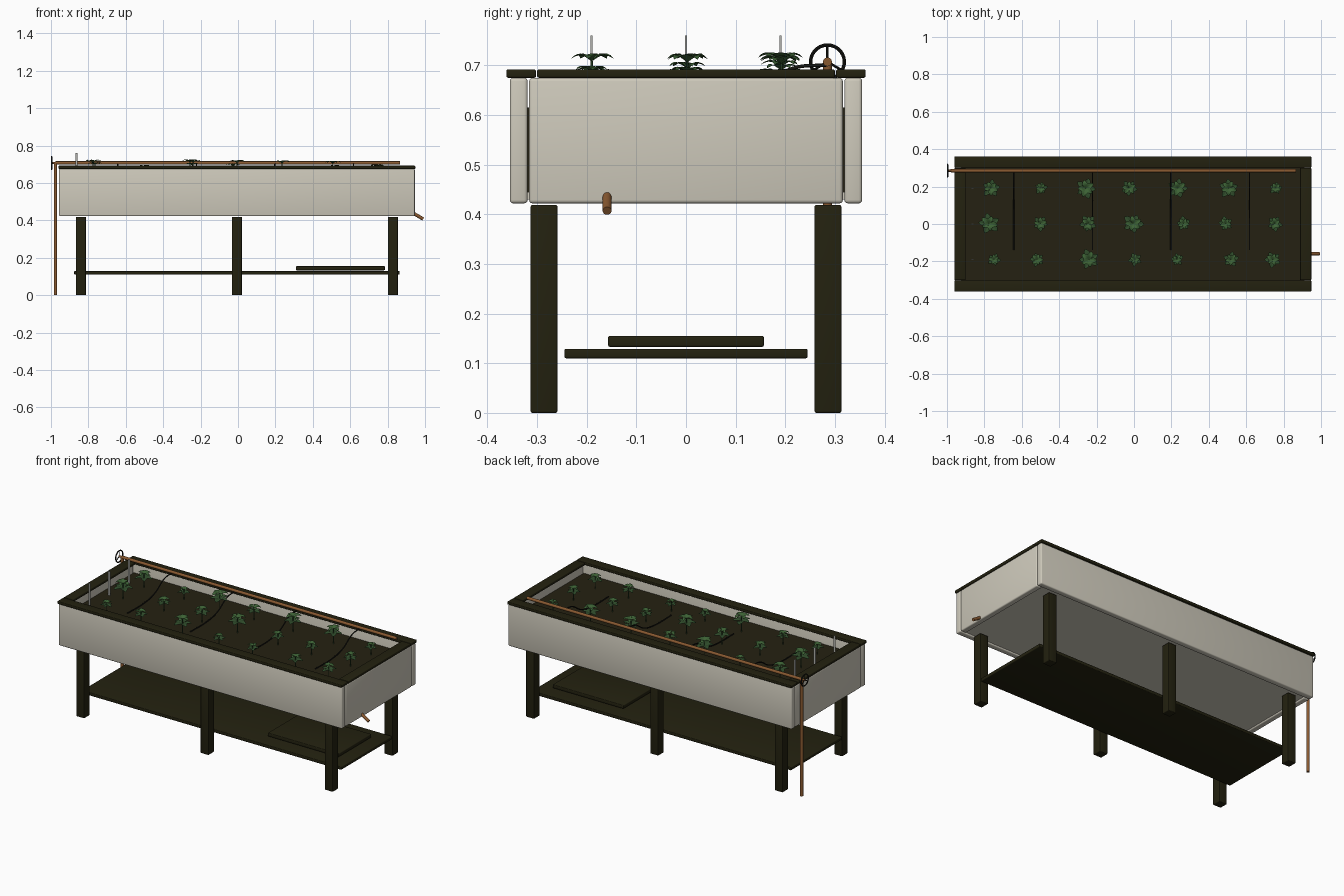
import bpy, bmesh, math, random
from mathutils import Vector, Matrix

if "Cube" in bpy.data.objects:
    bpy.data.objects.remove(bpy.data.objects["Cube"])

random.seed(4)


def mat(name, r, g, b):
    m = bpy.data.materials.new(name)
    m.diffuse_color = (r, g, b, 1)
    m.use_nodes = True
    m.node_tree.nodes["Principled BSDF"].inputs["Base Color"].default_value = m.diffuse_color
    return m


WALL = mat("pale panel", 0.62, 0.59, 0.50)
WOOD = mat("dark wood", 0.017, 0.0155, 0.005)
SOIL = mat("dark soil", 0.018, 0.015, 0.006)
COPPER = mat("copper", 0.25, 0.10, 0.03)
BLACK = mat("black", 0.008, 0.008, 0.006)
LEAF = mat("leaf green", 0.045, 0.12, 0.035)
LEAF2 = mat("deep leaf green", 0.03, 0.075, 0.025)
TAG = mat("marker grey", 0.45, 0.45, 0.42)


def finish(bm, name, *mats):
    me = bpy.data.meshes.new(name)
    bm.to_mesh(me)
    bm.free()
    for m in mats:
        me.materials.append(m)
    ob = bpy.data.objects.new(name, me)
    bpy.context.collection.objects.link(ob)
    return ob


def smooth(ob):
    bpy.ops.object.select_all(action='DESELECT')
    ob.select_set(True)
    bpy.context.view_layer.objects.active = ob
    bpy.ops.object.shade_smooth_by_angle(angle=math.radians(35))


def box(name, x0, x1, y0, y1, z0, z1, m, bev=0.004):
    bm = bmesh.new()
    bmesh.ops.create_cube(bm, size=1)
    for v in bm.verts:
        v.co = Vector(((x0 + x1) / 2 + v.co.x * (x1 - x0),
                       (y0 + y1) / 2 + v.co.y * (y1 - y0),
                       (z0 + z1) / 2 + v.co.z * (z1 - z0)))
    if bev:
        bmesh.ops.bevel(bm, geom=bm.edges[:], offset=bev, segments=3,
                        profile=0.5, affect='EDGES')
    ob = finish(bm, name, m)
    if bev:
        smooth(ob)
    return ob


def add_rod(bm, a, b, r, n=12):
    a, b = Vector(a), Vector(b)
    d = b - a
    mtx = Matrix.Translation((a + b) / 2) @ d.to_track_quat('Z', 'Y').to_matrix().to_4x4()
    bmesh.ops.create_cone(bm, cap_ends=True, segments=n, radius1=r, radius2=r,
                          depth=d.length, matrix=mtx)


def rod(name, a, b, r, m, n=16):
    bm = bmesh.new()
    add_rod(bm, a, b, r, n)
    ob = finish(bm, name, m)
    smooth(ob)
    return ob


def tube(name, pts, r, m):
    cu = bpy.data.curves.new(name, 'CURVE')
    cu.dimensions = '3D'
    cu.bevel_depth = r
    cu.bevel_resolution = 2
    cu.use_fill_caps = True
    sp = cu.splines.new('BEZIER')
    sp.bezier_points.add(len(pts) - 1)
    for p, c in zip(sp.bezier_points, pts):
        p.co = c
        p.handle_left_type = p.handle_right_type = 'AUTO'
    cu.materials.append(m)
    ob = bpy.data.objects.new(name, cu)
    bpy.context.collection.objects.link(ob)
    return ob


X0, X1 = -0.957, 0.945
# planter walls, floor and soil
for s, side in ((-1, "front"), (1, "back")):
    box(side + "_wall", X0, X1, *sorted((s * 0.319, s * 0.355)), 0.422, 0.675, WALL, 0.007)
    box(side + "_rim", X0 - 0.003, X1 + 0.003, *sorted((s * 0.302, s * 0.362)), 0.675, 0.692, WOOD)
for a, b, side in ((X0, X0 + 0.036, "left"), (X1 - 0.036, X1, "right")):
    box(side + "_wall", a, b, -0.316, 0.316, 0.422, 0.675, WALL, 0.007)
box("left_rim", X0 - 0.003, X0 + 0.057, -0.300, 0.300, 0.675, 0.692, WOOD)
box("right_rim", X1 - 0.057, X1 + 0.003, -0.300, 0.300, 0.675, 0.692, WOOD)
box("planter_floor", X0 + 0.03, X1 - 0.03, -0.32, 0.32, 0.430, 0.445, WALL, 0)
SZ = 0.615
box("soil", X0 + 0.034, X1 - 0.034, -0.32, 0.32, 0.445, SZ, SOIL, 0)

# legs and shelves
for x in (-0.840, -0.006, 0.828):
    for y in (-0.286, 0.286):
        box("leg", x - 0.027, x + 0.027, y - 0.027, y + 0.027, 0, 0.419, WOOD)
box("lower_shelf", -0.876, 0.864, -0.245, 0.245, 0.110, 0.129, WOOD)
box("spare_board", 0.310, 0.785, -0.157, 0.157, 0.133, 0.155, WOOD)

# water pipe, downpipe, drain spout
PY, PZ = 0.285, 0.707
rod("feed_pipe", (-0.976, PY, PZ), (0.866, PY, PZ), 0.009, COPPER)
rod("downpipe", (-0.976, PY, 0), (-0.976, PY, PZ), 0.009, COPPER)
rod("drain_spout", (0.938, -0.159, 0.438), (0.990, -0.159, 0.407), 0.009, COPPER)

# valve wheel
bm = bmesh.new()
R, r, N, K = 0.034, 0.0035, 28, 8
ring = [[bm.verts.new((-0.9965 + r * math.sin(b), PY + (R + r * math.cos(b)) * math.cos(a),
                       PZ + (R + r * math.cos(b)) * math.sin(a)))
         for b in (2 * math.pi * j / K for j in range(K))]
        for a in (2 * math.pi * i / N for i in range(N))]
for i in range(N):
    for j in range(K):
        i2, j2 = (i + 1) % N, (j + 1) % K
        bm.faces.new((ring[i][j], ring[i2][j], ring[i2][j2], ring[i][j2]))
for k in range(3):
    a = math.pi / 2 + k * 2 * math.pi / 3
    add_rod(bm, (-0.9965, PY, PZ),
            (-0.9965, PY + R * math.cos(a), PZ + R * math.sin(a)), 0.0025, 8)
bmesh.ops.recalc_face_normals(bm, faces=bm.faces[:])
smooth(finish(bm, "valve_wheel", BLACK))
rod("valve_stem", (-0.999, PY, PZ), (-0.97, PY, PZ), 0.006, COPPER)

# drip hoses
for x in (-0.643, -0.222, 0.197, 0.618):
    tube("drip_hose", [(x, PY, PZ - 0.006), (x, 0.215, 0.694), (x, 0.12, 0.64),
                       (x, 0.03, SZ + 0.006), (x, -0.14, SZ + 0.004)], 0.0035, BLACK)

# row markers
for y in (-0.19, 0, 0.19):
    box("row_marker", -0.870, -0.858, y - 0.002, y + 0.002, SZ - 0.02, 0.760, TAG, 0)


# seedlings: a stem with two tiers of folded, pointed leaves
def add_leaf(bm, c, ang, L, lift, mi):
    d = Vector((math.cos(ang), math.sin(ang), 0))
    n = Vector((-d.y, d.x, 0))
    rows = []
    for t, w, z in ((0.03, 0.04, 0), (0.3, 0.22, 0.7), (0.45, 0.36, 0.95),
                    (0.62, 0.27, 1.0), (0.8, 0.2, 0.8)):
        p = c + d * (t * L) + Vector((0, 0, z * lift))
        up = Vector((0, 0, w * L * 0.25))
        rows.append([bm.verts.new(p + n * (w * L) + up), bm.verts.new(p),
                     bm.verts.new(p - n * (w * L) + up)])
    tip = bm.verts.new(c + d * L + Vector((0, 0, 0.4 * lift)))
    for a, b in zip(rows, rows[1:]):
        for j in (0, 1):
            bm.faces.new((a[j], a[j + 1], b[j + 1], b[j])).material_index = mi
    for j in (0, 1):
        bm.faces.new((rows[-1][j], rows[-1][j + 1], tip)).material_index = mi


ROWS = (
    (0.192, (-0.765, -0.497, -0.257, -0.027, 0.235, 0.507, 0.758), (50, 36, 58, 46, 55, 54, 36)),
    (0.003, (-0.775, -0.500, -0.245, -0.005, 0.265, 0.490, 0.753), (57, 42, 48, 56, 40, 40, 43)),
    (-0.190, (-0.748, -0.518, -0.240, 0.005, 0.230, 0.518, 0.742), (36, 40, 57, 36, 36, 42, 44)))
for y, xs, sizes in ROWS:
    for x, s in zip(xs, sizes):
        s /= 1000
        bm = bmesh.new()
        h = s * 1.65
        add_rod(bm, (x, y, SZ - 0.01), (x, y, SZ + h), 0.0025, 6)
        for f in bm.faces:
            f.material_index = 1
        a0 = random.uniform(0, 6.28)
        for tier, (zf, lf, cnt) in enumerate(((0.72, 1.0, 5), (1.0, 0.8, 5))):
            for k in range(cnt):
                a = a0 + tier * 0.63 + 2 * math.pi * k / cnt + random.uniform(-0.12, 0.12)
                add_leaf(bm, Vector((x, y, SZ + h * zf)), a,
                         s * lf * random.uniform(0.9, 1.08),
                         s * (0.08 if tier == 0 else 0.2), 1 - tier)
        finish(bm, "seedling", LEAF, LEAF2)
